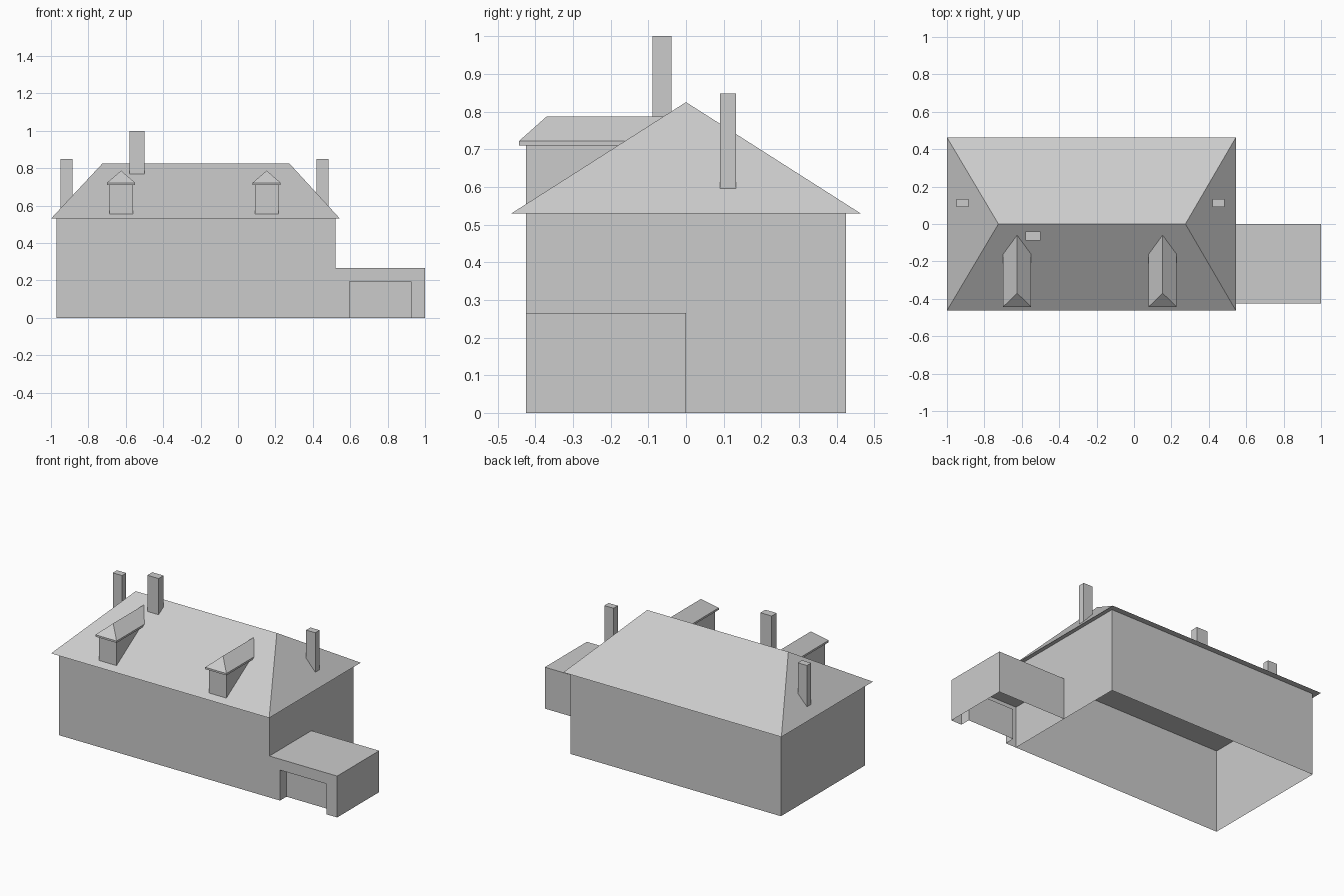
import bpy, bmesh

if "Cube" in bpy.data.objects:
    bpy.data.objects.remove(bpy.data.objects["Cube"])

EAVE, RIDGE, HALF_Y = 0.53, 0.825, 0.463
X0, X1, R0, R1 = -1.0, 0.545, -0.725, 0.275


def mesh_object(name, verts, faces):
    bm = bmesh.new()
    vs = [bm.verts.new(v) for v in verts]
    for f in faces:
        bm.faces.new([vs[i] for i in f])
    bmesh.ops.recalc_face_normals(bm, faces=bm.faces)
    me = bpy.data.meshes.new(name)
    bm.to_mesh(me)
    bm.free()
    ob = bpy.data.objects.new(name, me)
    bpy.context.collection.objects.link(ob)
    return ob


def roof_z(x, y):
    # height of the hipped roof surface at x, y
    h = RIDGE - EAVE
    return EAVE + h * min(1 - abs(y) / HALF_Y, (x - X0) / (R0 - X0), (X1 - x) / (X1 - R1))


def roof_y(z):
    # where the front slope reaches height z
    return -HALF_Y * (RIDGE - z) / (RIDGE - EAVE)


def rect(x0, x1, y0, y1):
    return [(x0, y0), (x1, y0), (x1, y1), (x0, y1)]


SIDES = [(i, (i + 1) % 4, (i + 1) % 4 + 4, i + 4) for i in range(4)]

# main walls, open at the base
plan = rect(-0.97, 0.52, -0.425, 0.425)
mesh_object("house_walls", [(x, y, z) for z in (0, EAVE) for x, y in plan], SIDES)

# hipped roof with flat soffit
mesh_object("main_roof",
            [(x, y, EAVE) for x, y in rect(X0, X1, -HALF_Y, HALF_Y)]
            + [(R0, 0, RIDGE), (R1, 0, RIDGE)],
            [(3, 2, 1, 0), (0, 1, 5, 4), (2, 3, 4, 5), (1, 2, 5), (3, 0, 4)])

# garage shell: U-shaped front, recessed door, open base
GX0, GX1, GY, GZ = 0.52, 1.0, -0.425, 0.265
DX0, DX1, DZ, DY = 0.595, 0.925, 0.195, -0.36
front = [(GX0, 0), (DX0, 0), (DX0, DZ), (DX1, DZ), (DX1, 0), (GX1, 0), (GX1, GZ), (GX0, GZ)]
mesh_object("garage",
            [(x, GY, z) for x, z in front]
            + [(x, 0, z) for x, z in ((GX0, 0), (GX1, 0), (GX1, GZ), (GX0, GZ))]
            + [(x, DY, z) for x, z in front[1:5]],
            [range(8), (5, 9, 10, 6), (7, 6, 10, 11), (9, 8, 11, 10),
             (1, 12, 13, 2), (2, 13, 14, 3), (3, 14, 15, 4), (12, 15, 14, 13)])

# dormers, trimmed where they meet the front slope
for side, cx in (("left", -0.625), ("right", 0.153)):
    w, y, z0, z1 = 0.0625, -0.425, 0.554, 0.71
    mesh_object(side + "_dormer_walls",
                [(cx + s * w, *p) for s in (-1, 1)
                 for p in ((y, z0), (y, z1), (roof_y(z1), z1))],
                [(0, 1, 2), (3, 5, 4), (0, 3, 4, 1)])
    w, y, z2, z3 = 0.075, -0.443, 0.722, 0.787
    mesh_object(side + "_dormer_roof",
                [(cx + px, py, z) for z in (z1, z2) for px, py in rect(-w, w, y, roof_y(z))]
                + [(cx, -0.37, z3), (cx, roof_y(z3), z3)],
                [(3, 2, 1, 0), SIDES[0], SIDES[1], SIDES[3],
                 (4, 5, 8), (5, 6, 9, 8), (7, 4, 8, 9)])

# chimneys, feet cut to the roof slope
for name, box, top in (("ridge_chimney", (-0.58, -0.5, -0.089, -0.039), 1.0),
                       ("left_chimney", (-0.95, -0.885, 0.09, 0.133), 0.848),
                       ("right_chimney", (0.42, 0.485, 0.09, 0.133), 0.848)):
    foot = rect(*box)
    mesh_object(name, [(x, y, roof_z(x, y)) for x, y in foot] + [(x, y, top) for x, y in foot],
                SIDES + [(4, 5, 6, 7)])
